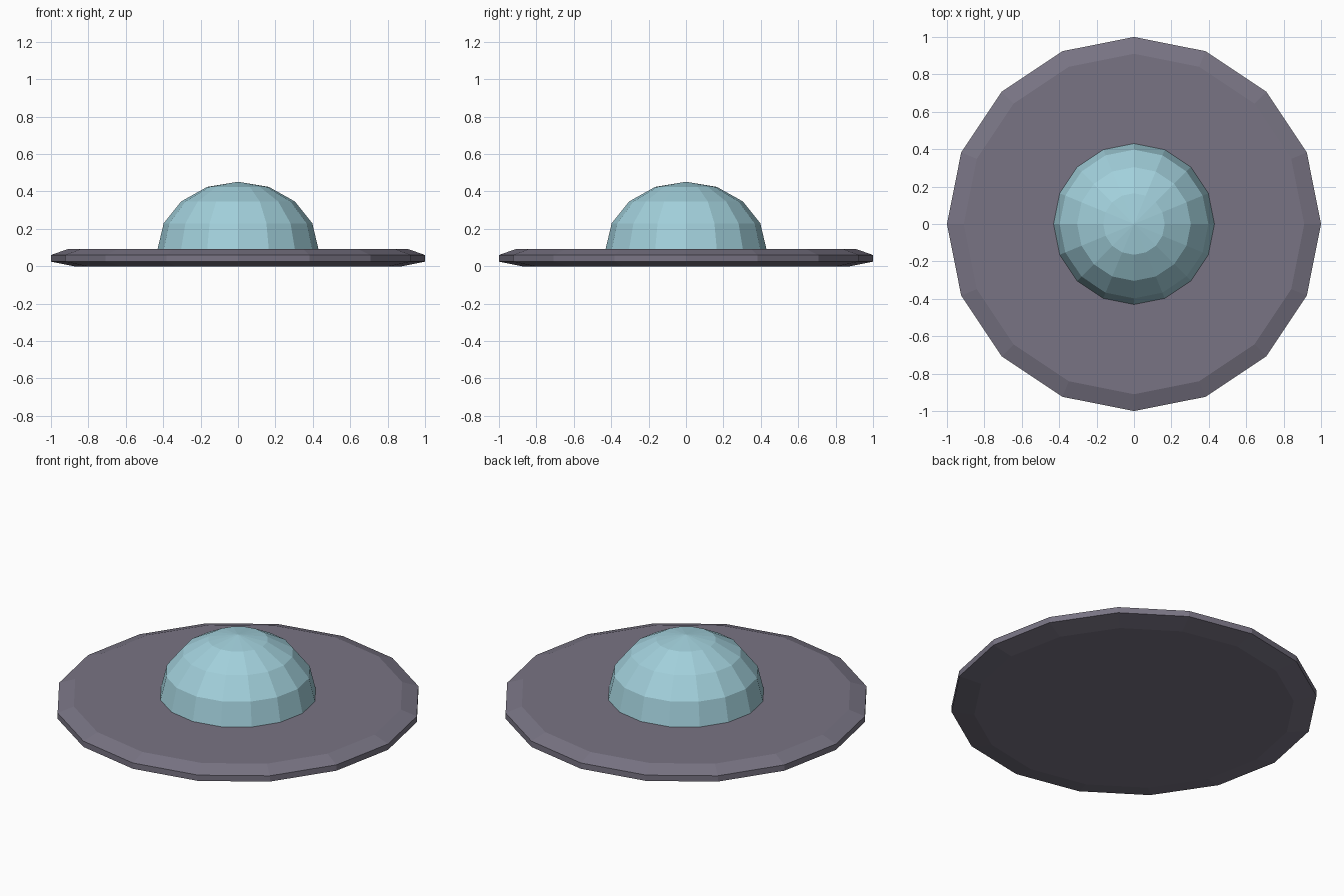
import bpy, bmesh
from math import sin, cos, pi

if "Cube" in bpy.data.objects:
    bpy.data.objects.remove(bpy.data.objects["Cube"])

SIDES = 16

def lathe(name, profile, color):
    """Spin (radius, z) points around z; radius 0 makes a pole, open ends are capped."""
    bm = bmesh.new()
    rings = []
    for r, z in profile:
        if r == 0:
            rings.append([bm.verts.new((0, 0, z))] * SIDES)
        else:
            rings.append([bm.verts.new((r * cos(2 * pi * i / SIDES), r * sin(2 * pi * i / SIDES), z))
                          for i in range(SIDES)])
    for a, b in zip(rings, rings[1:]):
        for i in range(SIDES):
            j = (i + 1) % SIDES
            bm.faces.new(list(dict.fromkeys((a[i], a[j], b[j], b[i]))))
    for end, (r, z) in ((rings[0], profile[0]), (rings[-1], profile[-1])):
        if r > 0:
            bm.faces.new(end)
    bmesh.ops.recalc_face_normals(bm, faces=bm.faces)
    mesh = bpy.data.meshes.new(name)
    bm.to_mesh(mesh)
    bm.free()
    mat = bpy.data.materials.new(name + "_colour")
    mat.diffuse_color = color
    mat.use_nodes = True
    mat.node_tree.nodes["Principled BSDF"].inputs["Base Color"].default_value = mat.diffuse_color
    mesh.materials.append(mat)
    obj = bpy.data.objects.new(name, mesh)
    bpy.context.collection.objects.link(obj)
    return obj

# Flat disc with bevelled upper and lower rim
lathe("saucer_disc", [(0.875, 0), (1, 0.025), (1, 0.06), (0.91, 0.092)],
      (0.19, 0.175, 0.23, 1))

# Faceted, slightly flattened glass dome
R, H, BASE = 0.43, 0.36, 0.092
dome = [(R * cos(k * pi / 8), BASE + H * sin(k * pi / 8)) for k in range(4)]
lathe("dome", dome + [(0, BASE + H)], (0.36, 0.63, 0.71, 1))
